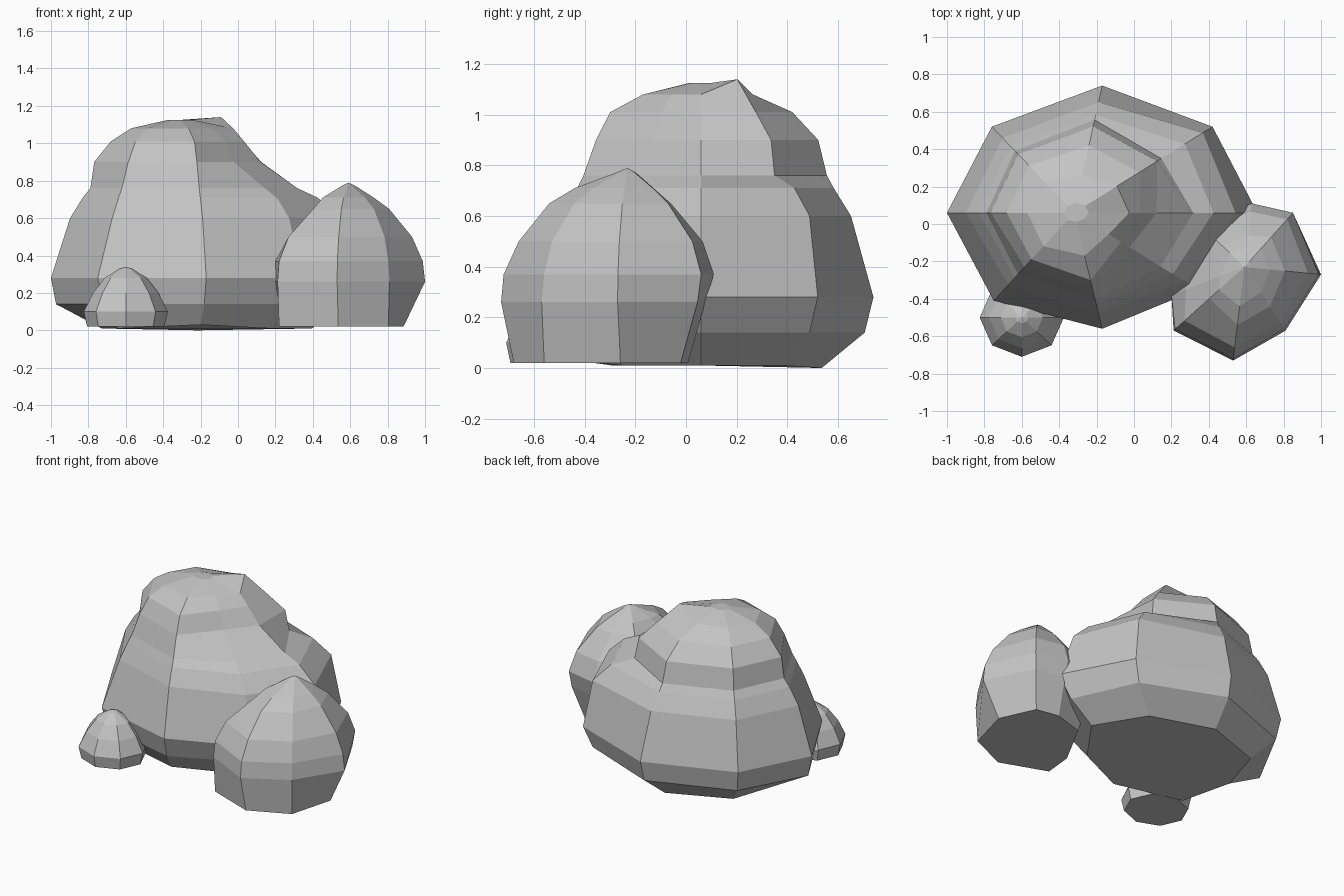
import bpy
import bmesh
from math import cos, sin, radians

default_cube = bpy.data.objects.get("Cube")
if default_cube:
    bpy.data.objects.remove(default_cube, do_unlink=True)

# One grey stone material
stone = bpy.data.materials.new("grey_stone")
stone.use_nodes = True
grey = (0.55, 0.55, 0.55, 1)
stone.diffuse_color = grey
stone.node_tree.nodes["Principled BSDF"].inputs["Base Color"].default_value = grey


def loft_boulder(name, axis, outline, rings, apex_height, lifts=None):
    """Stack scaled copies of an outline around an axis, then close both ends.

    outline: offsets from the axis, counterclockwise from the +x side
    rings: (height, factors), one factor for all sides or one per side
    lifts: {(ring, side): extra height} for single raised corners
    """
    lifts = lifts or {}
    sides = len(outline)
    bm = bmesh.new()
    layers = []
    for r, (height, factors) in enumerate(rings):
        if not isinstance(factors, tuple):
            factors = (factors,) * sides
        layer = []
        for s, ((dx, dy), factor) in enumerate(zip(outline, factors)):
            z = height + lifts.get((r, s), 0)
            layer.append(bm.verts.new((axis[0] + dx * factor, axis[1] + dy * factor, z)))
        layers.append(layer)

    for low, high in zip(layers, layers[1:]):
        for s in range(sides):
            n = (s + 1) % sides
            bm.faces.new((low[s], low[n], high[n], high[s]))
    bm.faces.new(list(reversed(layers[0])))
    apex = bm.verts.new((axis[0], axis[1], apex_height))
    top = layers[-1]
    for s in range(sides):
        bm.faces.new((top[s], top[(s + 1) % sides], apex))
    bmesh.ops.recalc_face_normals(bm, faces=bm.faces)

    mesh = bpy.data.meshes.new(name)
    bm.to_mesh(mesh)
    bm.free()
    mesh.materials.append(stone)
    boulder = bpy.data.objects.new(name, mesh)
    bpy.context.collection.objects.link(boulder)
    return boulder


# Large boulder: wide belly, shoulder on the +x side, domed top off centre
loft_boulder(
    "large_boulder",
    axis=(-.32, .06),
    outline=[(.98, 0), (.74, .46), (.15, .68), (-.44, .46),
             (-.68, 0), (-.43, -.47), (.15, -.62), (.66, -.41)],
    rings=[
        (.01, (.73, .7, .7, .7, .6, .75, .8, .75)),
        (.14, (.9, .93, .95, .95, .96, .93, .93, .9)),
        (.28, 1),
        (.6, (.88, .93, .87, .87, .85, .82, .87, .9)),
        (.71, (.76, .8, .77, .78, .75, .74, .79, .8)),
        (.76, (.65, .63, .73, .72, .69, .7, .75, .7)),
        (.9, (.45, .6, .68, .68, .66, .62, .67, .45)),
        (1.01, (.36, .47, .53, .55, .53, .53, .58, .38)),
        (1.08, (.3, .31, .3, .35, .37, .38, .37, .28)),
        (1.125, .08),
    ],
    apex_height=1.125,
    lifts={(8, 1): .06, (0, 2): -.01, (0, 6): .02},
)

# Medium boulder leaning against the large one
loft_boulder(
    "medium_boulder",
    axis=(.59, -.23),
    outline=[(.41, -.04), (.26, .29), (.04, .34), (-.26, .25),
             (-.39, -.15), (-.39, -.35), (-.06, -.5), (.22, -.34)],
    rings=[
        (.02, (.72, .72, .7, .7, .9, .95, .9, .97)),
        (.26, (1, .95, .9, .9, 1, .97, 1, 1)),
        (.37, (.97, 1, 1, .95, 1, .95, .98, .97)),
        (.5, (.83, .88, .87, .8, .8, .82, .86, .88)),
        (.65, (.53, .55, .5, .45, .45, .48, .62, .62)),
        (.71, (.33, .34, .3, .3, .33, .35, .42, .4)),
        (.77, .1),
    ],
    apex_height=.79,
)

# Small stone at the front
small_outline = [(.225 * cos(radians(a)), .21 * sin(radians(a))) for a in range(0, 360, 45)]
loft_boulder(
    "small_stone",
    axis=(-.6, -.5),
    outline=small_outline,
    rings=[(.02, .92), (.1, 1), (.2, .78), (.28, .5), (.33, .15)],
    apex_height=.34,
)
